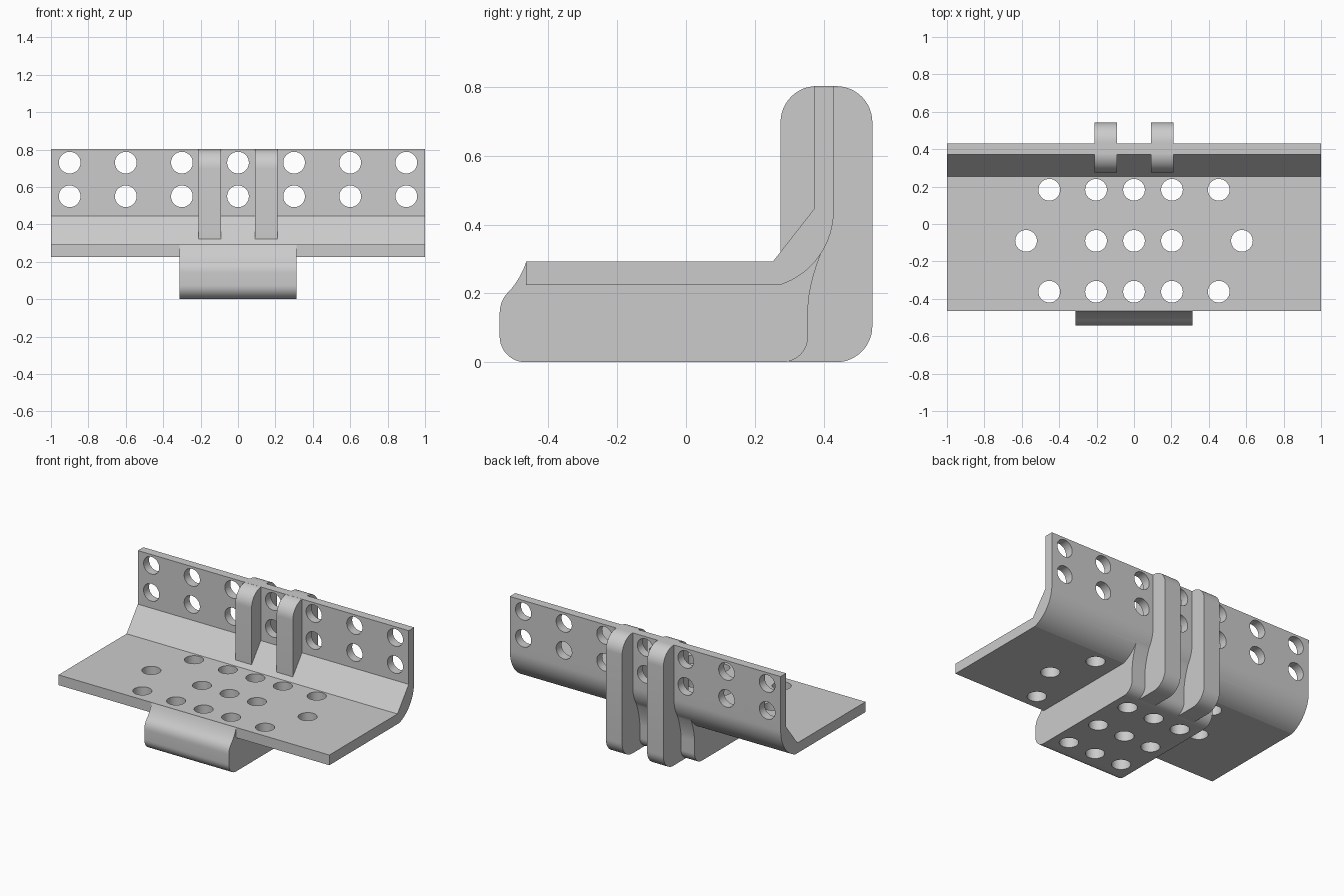
import bpy, bmesh
from math import cos, sin, radians, pi
from mathutils import Vector, Matrix

if "Cube" in bpy.data.objects:
    bpy.data.objects.remove(bpy.data.objects["Cube"])


def arc(cy, cz, r, a0, a1, n=12):
    """Points of a circular arc in the YZ plane, angles in degrees."""
    angles = [radians(a0 + (a1 - a0) * i / n) for i in range(n + 1)]
    return [(cy + r * cos(a), cz + r * sin(a)) for a in angles]


def bezier(p0, p1, p2, n=8):
    """Points of a quadratic curve in the YZ plane."""
    a, b, c = Vector(p0), Vector(p1), Vector(p2)
    pts = [a.lerp(b, i / n).lerp(b.lerp(c, i / n), i / n) for i in range(n + 1)]
    return [tuple(p) for p in pts]


def make_object(name, bm):
    bmesh.ops.recalc_face_normals(bm, faces=bm.faces)
    mesh = bpy.data.meshes.new(name)
    bm.to_mesh(mesh)
    bm.free()
    obj = bpy.data.objects.new(name, mesh)
    bpy.context.collection.objects.link(obj)
    return obj


def extrude_profile(name, profile, x0, x1):
    """Extrude a YZ outline along X."""
    bm = bmesh.new()
    bmesh.ops.remove_doubles
    face = bm.faces.new([bm.verts.new((x0, y, z)) for y, z in profile])
    geom = bmesh.ops.extrude_face_region(bm, geom=[face])["geom"]
    moved = [v for v in geom if isinstance(v, bmesh.types.BMVert)]
    bmesh.ops.translate(bm, verts=moved, vec=(x1 - x0, 0, 0))
    return make_object(name, bm)


def boolean(target, tool, operation):
    mod = target.modifiers.new(tool.name, 'BOOLEAN')
    mod.operation, mod.object, mod.solver = operation, tool, 'EXACT'
    bpy.context.view_layer.objects.active = target
    bpy.ops.object.modifier_apply(modifier=mod.name)
    bpy.data.objects.remove(tool)


# Bent plate
plate = [(-0.465, 0.225)] + arc(0.203, 0.44, 0.2266, -71.6, 0, 16)
plate += [(0.43, 0.803), (0.372, 0.803), (0.372, 0.445), (0.253, 0.293), (-0.465, 0.293)]
bracket = extrude_profile("bracket", plate, -1, 1)

# Central block under the plate, with a lip at the front and a flared back
block = arc(-0.467, 0.075, 0.075, 180, 270) + arc(0.28, 0.075, 0.075, 270, 360)
block += bezier((0.355, 0.16), (0.358, 0.24), (0.409, 0.356))
block += [(0.38, 0.35), (0.26, 0.26), (-0.45, 0.26)]
block += bezier((-0.4645, 0.292), (-0.485, 0.235), (-0.518, 0.203), 6)
block += bezier((-0.518, 0.203), (-0.542, 0.178), (-0.542, 0.14), 6)[1:]
boolean(bracket, extrude_profile("block", block, -0.312, 0.312), 'UNION')

# Two rounded upright ribs
r = 0.105
rib = (arc(0.542 - r, r, r, -90, 0) + arc(0.542 - r, 0.803 - r, r, 0, 90)
       + arc(0.275 + r, 0.803 - r, r, 90, 180) + [(0.275, 0.1), (0.3, 0.0)])
for x in (-0.212, 0.092):
    boolean(bracket, extrude_profile("rib", rib, x, x + 0.12), 'UNION')

# Bolt holes: two rows in the upright flange, three rows through the base
bm = bmesh.new()


def hole(loc, depth, rot):
    bmesh.ops.create_cone(bm, cap_ends=True, segments=40, radius1=0.058, radius2=0.058,
                          depth=depth, matrix=Matrix.Translation(loc) @ rot)


for i in range(-3, 4):
    for z in (0.55, 0.73):
        hole((0.3 * i, 0.4, z), 0.16, Matrix.Rotation(pi / 2, 4, 'X'))
for y, outer in ((0.183, 0.453), (-0.09, 0.577), (-0.362, 0.453)):
    for x in (-outer, -0.203, 0, 0.203, outer):
        hole((x, y, 0.15), 0.6, Matrix())
cutter = make_object("hole_cutter", bm)
cutter.hide_render = True
boolean(bracket, cutter, 'DIFFERENCE')

# Smooth curved faces, keep edges sharp
bpy.ops.object.select_all(action='DESELECT')
bracket.select_set(True)
bpy.context.view_layer.objects.active = bracket
bpy.ops.object.shade_smooth_by_angle(angle=radians(20))
